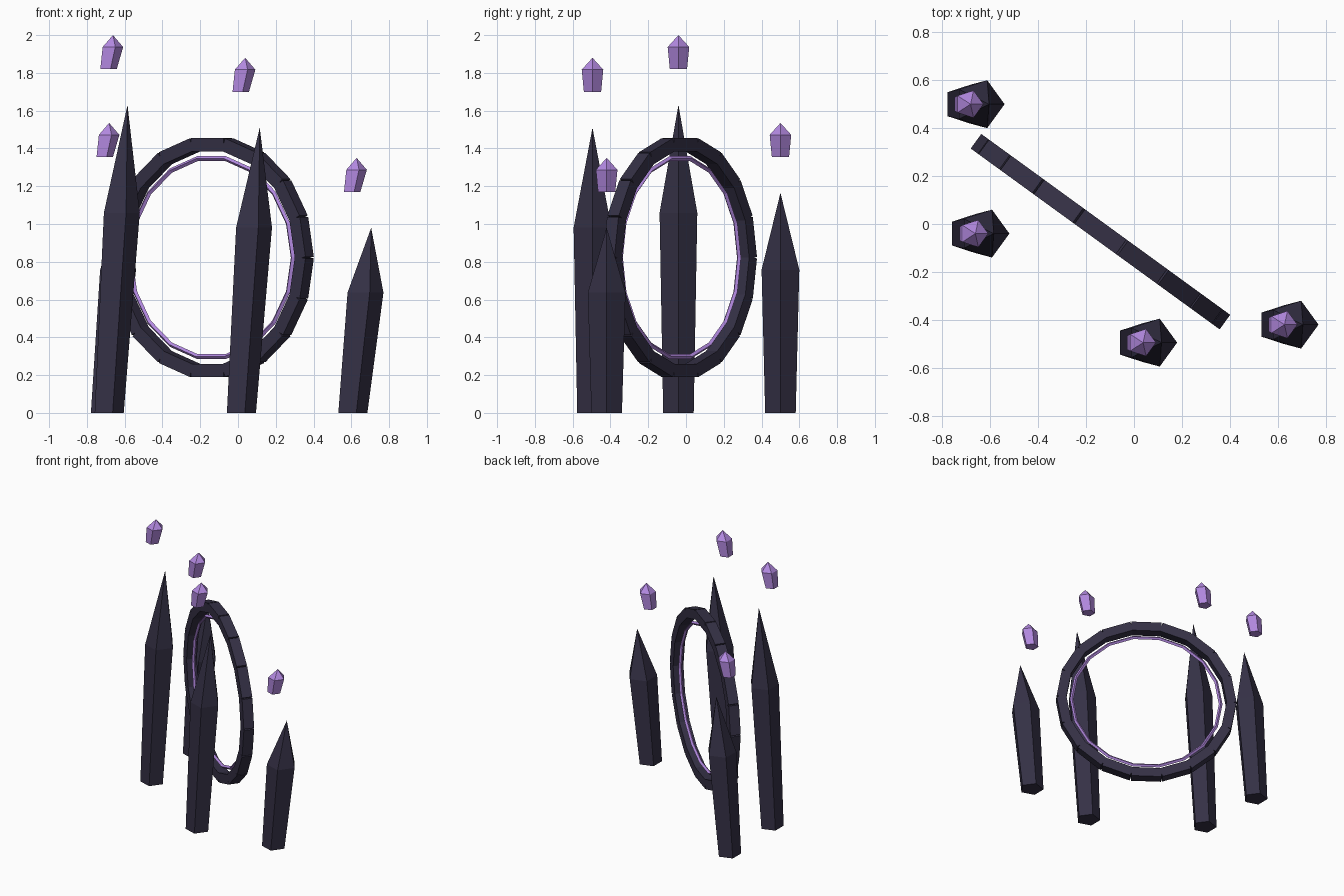
import bpy, bmesh
from math import pi, cos, sin, radians
from mathutils import Matrix

if "Cube" in bpy.data.objects:
    bpy.data.objects.remove(bpy.data.objects["Cube"])


def material(name, rgb):
    m = bpy.data.materials.new(name)
    m.diffuse_color = (*rgb, 1)
    m.use_nodes = True
    m.node_tree.nodes["Principled BSDF"].inputs["Base Color"].default_value = m.diffuse_color
    return m


STONE = material("dark_stone", (0.035, 0.03, 0.06))
GLOW = material("violet_crystal", (0.45, 0.25, 0.75))


def add_object(name, bm, mat):
    bmesh.ops.recalc_face_normals(bm, faces=bm.faces)
    me = bpy.data.meshes.new(name)
    bm.to_mesh(me)
    bm.free()
    me.materials.append(mat)
    ob = bpy.data.objects.new(name, me)
    bpy.context.collection.objects.link(ob)
    return ob


def shard(name, x, y, z, h, r0, r1, lean_mid, lean_tip, mat):
    """Five-sided leaning shaft with a widened shoulder and a pointed tip."""
    bm = bmesh.new()

    def loop(cx, cz, r):
        return [bm.verts.new((cx + r * cos(2 * pi * i / 5), y + r * sin(2 * pi * i / 5), cz))
                for i in range(5)]
    base = loop(x, z, r0)
    mid = loop(x + lean_mid, z + 0.65 * h, r1)
    tip = bm.verts.new((x + lean_tip, y, z + h))
    bm.faces.new(base[::-1])
    for i in range(5):
        j = (i + 1) % 5
        bm.faces.new((base[i], base[j], mid[j], mid[i]))
        bm.faces.new((mid[i], mid[j], tip))
    add_object(name, bm, mat)


# Standing stones, each with a crystal floating above it: x, y, height
pillars = [(-0.71, 0.50, 1.165), (-0.69, -0.04, 1.63), (0.01, -0.495, 1.51), (0.60, -0.42, 0.98)]
for n, (x, y, h) in enumerate(pillars, 1):
    shard(f"stone_pillar_{n}", x, y, 0, h, 0.085, 0.105, 0.065, 0.105, STONE)
    shard(f"floating_crystal_{n}", x, y, h + 0.19, 0.18, 0.048, 0.06, 0.022, 0.028, GLOW)

# Portal frame: 18 straight blocks around a circle, wedge gaps on the outside
place = Matrix.Translation((-0.14, -0.032, 0.822)) @ Matrix.Rotation(radians(-36), 4, 'Z')
bm = bmesh.new()
for k in range(18):
    turn = Matrix.Rotation(radians(10 + 20 * k), 4, 'Y')
    bmesh.ops.create_cube(bm, size=1, matrix=turn @ Matrix.Translation((0.598, 0, 0))
                          @ Matrix.Diagonal((0.07, 0.075, 0.214, 1)))
add_object("portal_frame_blocks", bm, STONE).matrix_world = place

# Thin glowing hoop inside the frame
bpy.ops.mesh.primitive_torus_add(major_segments=18, minor_segments=4,
                                 major_radius=0.532, minor_radius=0.013)
hoop = bpy.context.object
hoop.name = "portal_inner_hoop"
hoop.data.materials.append(GLOW)
hoop.matrix_world = place @ Matrix.Rotation(pi / 2, 4, 'X')
